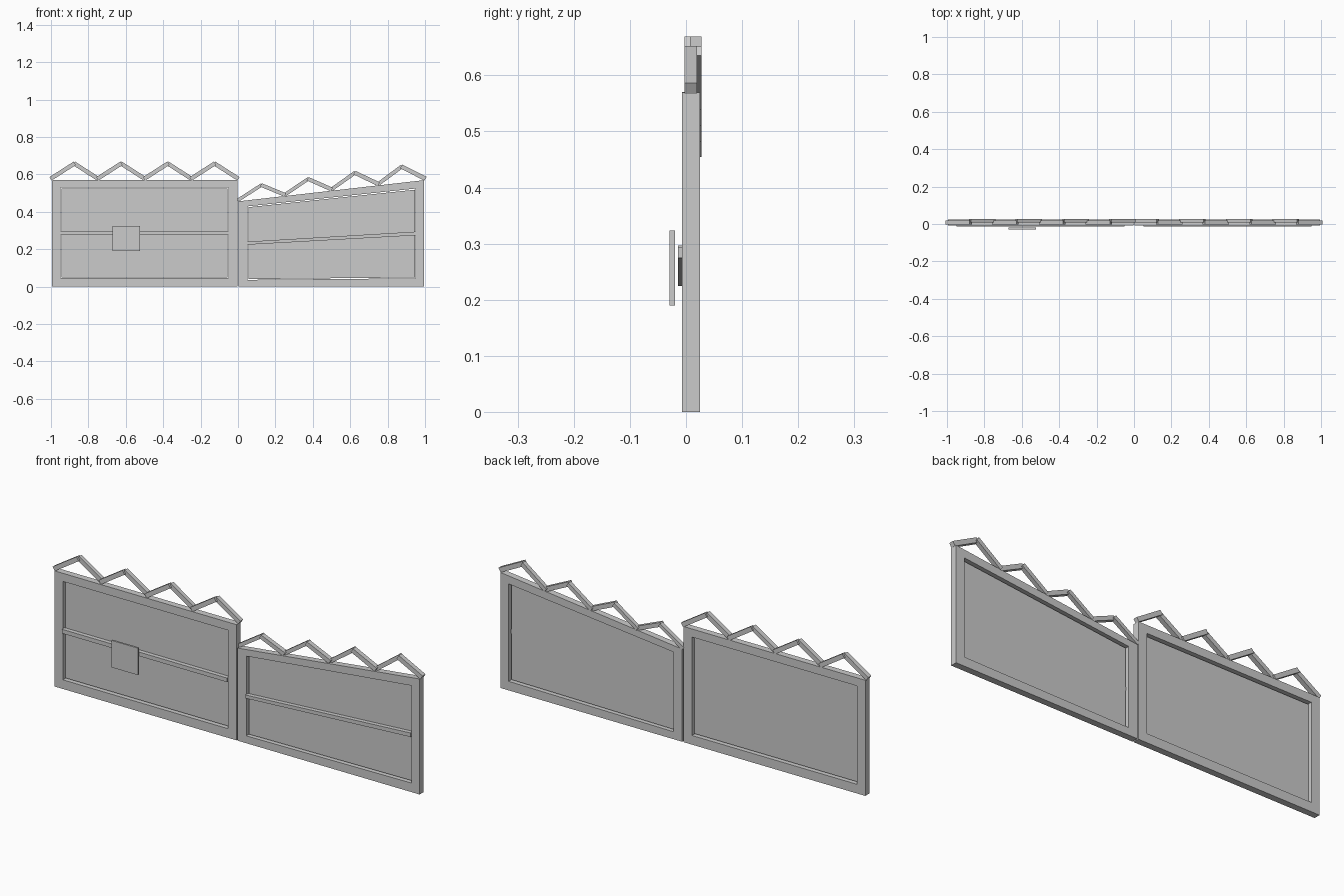
import bpy, math
from mathutils import Matrix, Vector

cube = bpy.data.objects.get("Cube")
if cube:
    bpy.data.objects.remove(cube, do_unlink=True)

grey = bpy.data.materials.new("metal_grey")
grey.use_nodes = True
GREY = (0.6, 0.6, 0.6, 1)
grey.diffuse_color = GREY
grey.node_tree.nodes["Principled BSDF"].inputs["Base Color"].default_value = GREY


def taper(v):
    # The left leaf mirrors the right one and drops towards the middle
    x = -v.x
    return Vector((x, v.y, v.z * (0.8 + 0.2 * x)))


def box(name, x, y, z, turn=0.0, left=False):
    """Box between x, y and z limits, turned about y at its centre."""
    mesh = bpy.data.meshes.new(name)
    mid = Vector([sum(r) / 2 for r in (x, y, z)])
    half = Vector([(r[1] - r[0]) / 2 for r in (x, y, z)])
    rot = Matrix.Rotation(-turn, 3, 'Y')
    signs = [(a, b, c) for a in (-1, 1) for b in (-1, 1) for c in (-1, 1)]
    verts = [mid + rot @ Vector([s * h for s, h in zip(sg, half)]) for sg in signs]
    faces = [(0, 1, 3, 2), (4, 6, 7, 5), (0, 4, 5, 1),
             (2, 3, 7, 6), (0, 2, 6, 4), (1, 5, 7, 3)]
    if left:
        verts = [taper(v) for v in verts]
        faces = [f[::-1] for f in faces]
    mesh.from_pydata(verts, [], faces)
    mesh.materials.append(grey)
    ob = bpy.data.objects.new(name, mesh)
    bpy.context.collection.objects.link(ob)
    return ob


DEPTH = (-0.007, 0.025)
TOP = 0.57


def leaf(side, left):
    # Frame
    box(side + "_outer_post", (-0.995, -0.95), DEPTH, (0, TOP), left=left)
    box(side + "_inner_post", (-0.05, -0.003), DEPTH, (0, TOP), left=left)
    box(side + "_top_rail", (-0.95, -0.05), DEPTH, (0.53, TOP), left=left)
    box(side + "_bottom_rail", (-0.95, -0.05), DEPTH, (0, 0.045), left=left)
    # Sheet with a small gap around it, and the middle rail
    box(side + "_sheet", (-0.945, -0.055), (0.007, 0.011), (0.05, 0.524), left=left)
    box(side + "_middle_rail", (-0.95, -0.05), (-0.014, 0.007), (0.277, 0.297), left=left)
    # Zigzag crest: rising bars in front, falling bars behind
    rise, run, thick = 0.08, 0.125, 0.022
    length = math.hypot(rise, run) + 0.006
    slope = math.atan2(rise, run)
    for i in range(8):
        falling = i % 2
        cx = -0.9375 + run * i
        cz = 0.618
        y = (0.007, 0.028) if falling else (-0.003, 0.02)
        box(f"{side}_crest_bar_{i + 1}", (cx - length / 2, cx + length / 2), y,
            (cz - thick / 2, cz + thick / 2), -slope if falling else slope, left)


leaf("right", False)
leaf("left", True)

# Cover plate in front of the middle rail
box("lock_plate", (-0.67, -0.525), (-0.029, -0.02), (0.19, 0.323))
